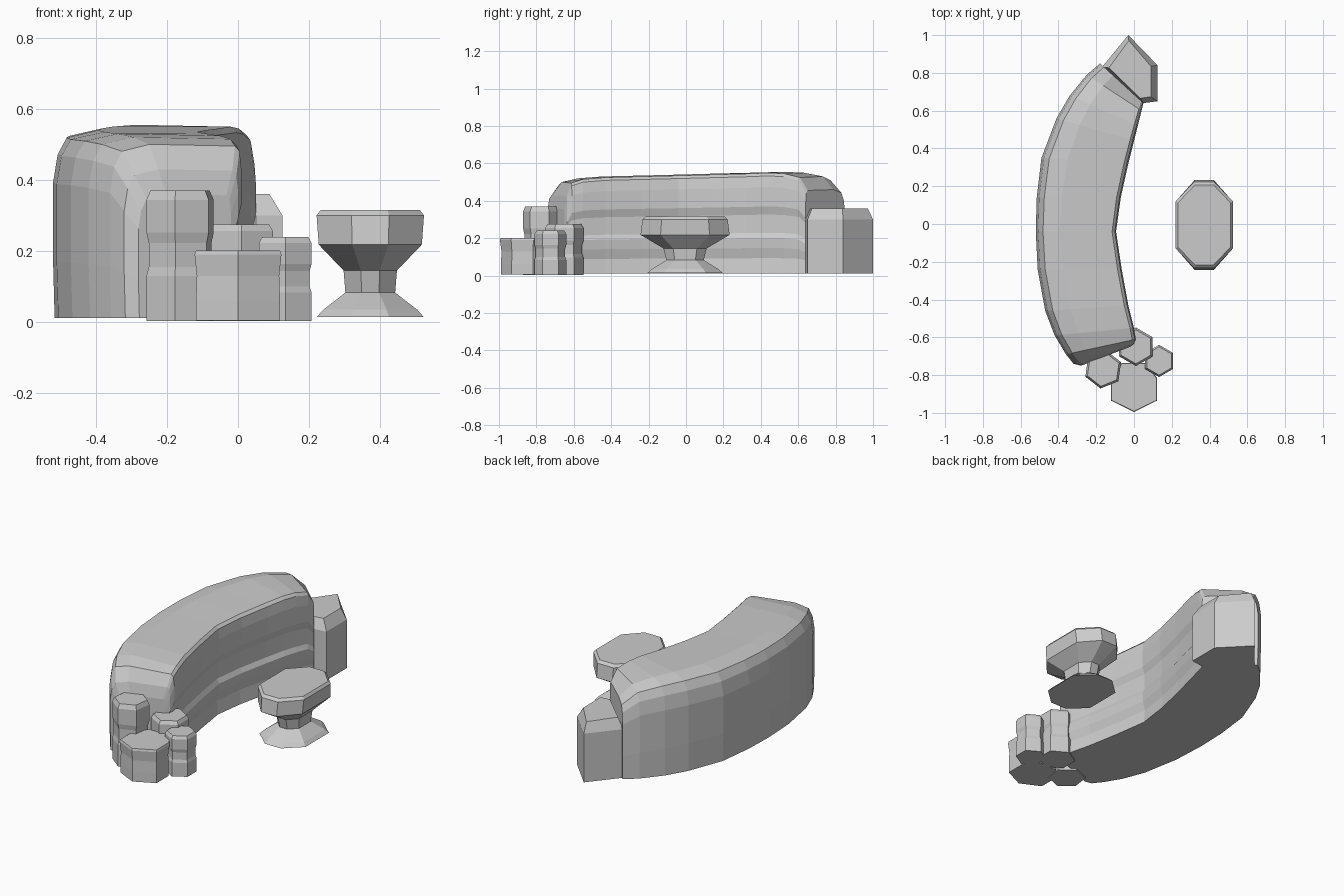
import bpy, bmesh
from math import cos, sin, pi, radians


def loft(name, rings):
    """Skin a list of equal-length closed rings and cap both ends."""
    bm = bmesh.new()
    rows = [[bm.verts.new(p) for p in r] for r in rings]
    n = len(rows[0])
    for a, b in zip(rows, rows[1:]):
        for i in range(n):
            j = (i + 1) % n
            bm.faces.new((a[i], a[j], b[j], b[i]))
    bm.faces.new(rows[0])
    bm.faces.new(rows[-1])
    bmesh.ops.recalc_face_normals(bm, faces=bm.faces)
    me = bpy.data.meshes.new(name)
    bm.to_mesh(me)
    bm.free()
    ob = bpy.data.objects.new(name, me)
    bpy.context.collection.objects.link(ob)
    return ob


def stack(name, outline, centre, levels):
    """Loft one plan outline through (z, x scale, y scale) levels."""
    cx, cy = centre
    return loft(name, [[(cx + x * sx, cy + y * sy, z) for x, y in outline]
                       for z, sx, sy in levels])


# Curved wall: outer x, y, inner x, y, height at stations along the arc
stations = [
    (-0.28, -0.75, -0.02, -0.65, 0.36),
    (-0.32, -0.74, 0.00, -0.635, 0.43),
    (-0.36, -0.69, 0.01, -0.61, 0.50),
    (-0.42, -0.59, 0.00, -0.55, 0.52),
    (-0.47, -0.46, -0.03, -0.43, 0.53),
    (-0.51, -0.24, -0.065, -0.24, 0.535),
    (-0.52, -0.04, -0.095, -0.04, 0.54),
    (-0.515, 0.14, -0.07, 0.14, 0.545),
    (-0.49, 0.35, -0.03, 0.32, 0.55),
    (-0.41, 0.56, 0.00, 0.44, 0.555),
    (-0.34, 0.68, 0.02, 0.52, 0.55),
    (-0.25, 0.79, 0.04, 0.60, 0.53),
    (-0.18, 0.85, 0.05, 0.64, 0.46),
]
# Section: fraction across, fraction of height
section = [(0.01, 0), (0, 0.3), (0, 0.72), (0.03, 0.87), (0.09, 0.96),
           (0.3, 1), (0.95, 0.99), (0.985, 0.96), (1, 0.85), (1, 0.66),
           (0.97, 0.58), (0.97, 0.40), (1, 0.35), (0.99, 0.25),
           (0.96, 0.15), (0.98, 0)]
loft("curved_wall", [[(ox + (ix - ox) * t, oy + (iy - oy) * t,
                       0.012 + (h - 0.012) * k) for t, k in section]
                     for ox, oy, ix, iy, h in stations])

# End block with bevelled top, centred on its own plan
block = [(-0.01, 0.19), (0.145, 0.03), (0.145, -0.16), (0.07, -0.17), (-0.15, 0.02)]
stack("end_block", block, (-0.02, 0.81),
      [(0.012, 1, 1), (0.30, 1, 1), (0.36, 0.75, 0.85)])


# Cluster of faceted posts at the front end
def ngon(r, sides, turn):
    return [(r * cos(2 * pi * i / sides + radians(turn)),
             r * sin(2 * pi * i / sides + radians(turn))) for i in range(sides)]


for name, centre, r, turn, h in [
        ("tall_post", (-0.163, -0.77), 0.102, 22, 0.37),
        ("inner_post", (0.01, -0.65), 0.102, 30, 0.275),
        ("outer_post", (0.133, -0.725), 0.085, 30, 0.24)]:
    stack(name, ngon(r, 6, turn), centre,
          [(0.003, 1, 1), (h * 0.35, 1, 1), (h * 0.42, 0.93, 0.93),
           (h * 0.6, 0.93, 0.93), (h * 0.68, 1, 1), (h * 0.93, 1, 1),
           (h, 0.88, 0.88)])

big = [(0, -0.12), (0.122, -0.06), (0.122, 0.06), (0.065, 0.14),
       (-0.065, 0.14), (-0.122, 0.06), (-0.122, -0.06)]
stack("front_post", big, (0, -0.875),
      [(0.005, 0.97, 0.95), (0.06, 0.97, 0.95), (0.13, 0.95, 0.93),
       (0.19, 1, 1), (0.202, 0.97, 0.97)])

# Hourglass pedestal table with an elongated octagonal plan
table = [(sx * x, sy * y) for sx, sy, pts in
         [(1, 1, ((1, 0.55), (0.35, 1))), (-1, 1, ((0.35, 1), (1, 0.55))),
          (-1, -1, ((1, 0.55), (0.35, 1))), (1, -1, ((0.35, 1), (1, 0.55)))]
         for x, y in pts]
stack("pedestal_table", table, (0.372, -0.005),
      [(0.015, 0.15, 0.20), (0.035, 0.132, 0.178), (0.083, 0.07, 0.10),
       (0.145, 0.075, 0.115), (0.218, 0.145, 0.238), (0.30, 0.151, 0.228),
       (0.315, 0.14, 0.212)])
